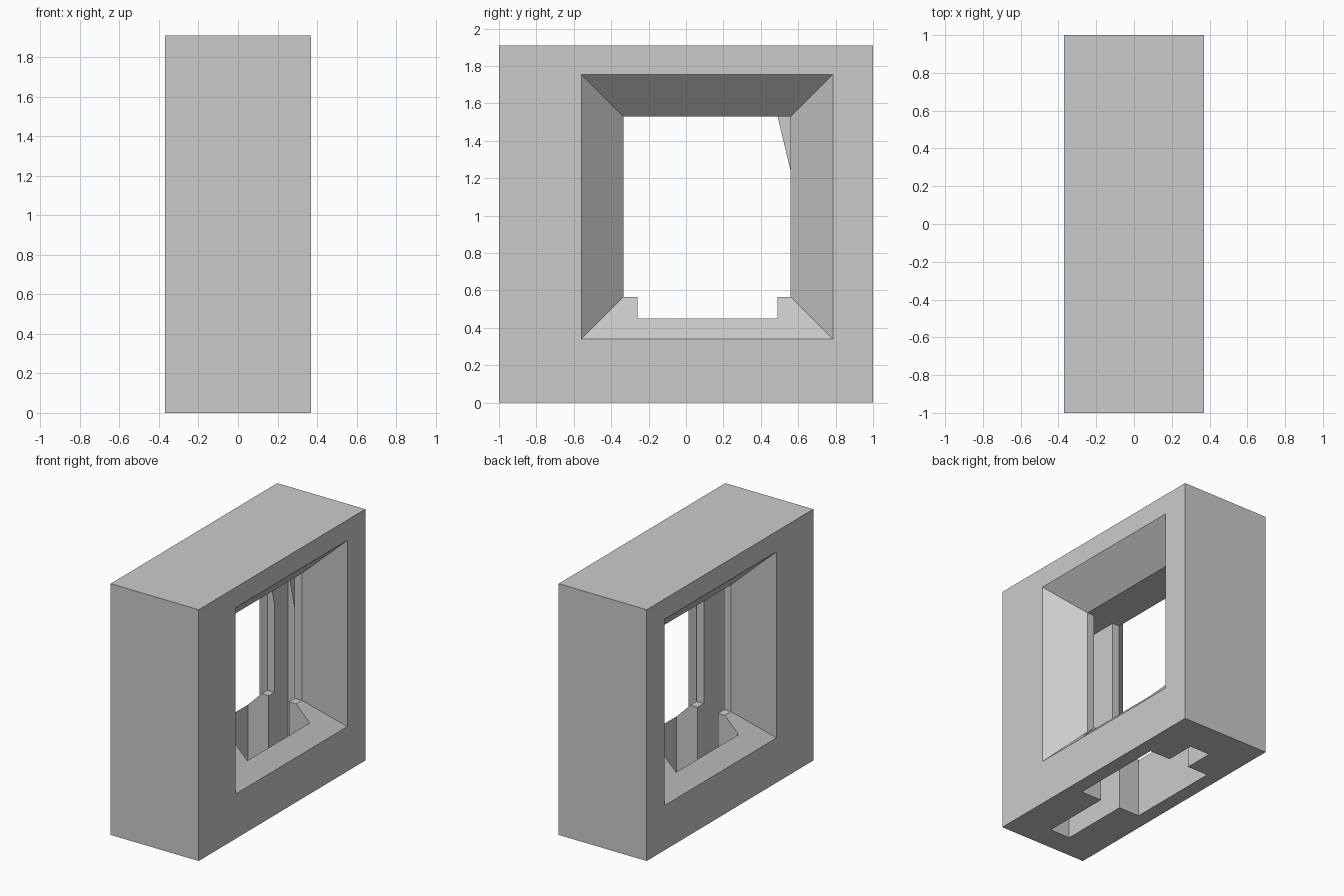
import bpy, bmesh

if "Cube" in bpy.data.objects:
    bpy.data.objects.remove(bpy.data.objects["Cube"])

grey = bpy.data.materials.new("light_grey")
grey.diffuse_color = (0.6, 0.6, 0.6, 1)
grey.use_nodes = True
grey.node_tree.nodes["Principled BSDF"].inputs["Base Color"].default_value = grey.diffuse_color


def loft(name, rings):
    """Closed solid through a list of matching vertex rings."""
    bm = bmesh.new()
    loops = [[bm.verts.new(p) for p in ring] for ring in rings]
    n = len(loops[0])
    for a, b in zip(loops, loops[1:]):
        for i in range(n):
            j = (i + 1) % n
            bm.faces.new((a[i], a[j], b[j], b[i]))
    bm.faces.new(loops[0])
    bm.faces.new(loops[-1])
    bmesh.ops.recalc_face_normals(bm, faces=bm.faces)
    return finish(bm, name)


def finish(bm, name):
    me = bpy.data.meshes.new(name)
    bm.to_mesh(me)
    bm.free()
    me.materials.append(grey)
    ob = bpy.data.objects.new(name, me)
    bpy.context.collection.objects.link(ob)
    return ob


def cut(target, cutter):
    mod = target.modifiers.new("cut", 'BOOLEAN')
    mod.operation = 'DIFFERENCE'
    mod.solver = 'EXACT'
    mod.object = cutter
    bpy.context.view_layer.objects.active = target
    bpy.ops.object.modifier_apply(modifier=mod.name)
    bpy.data.objects.remove(cutter)


def window_ring(x, grow):
    """Rectangular window outline at depth x, enlarged by grow."""
    y0, y1, z0, z1 = -0.335 - grow, 0.56 + grow, 0.565 - grow, 1.53 + grow
    return [(x, y0, z0), (x, y1, z0), (x, y1, z1), (x, y0, z1)]


# Outer block
X, TOP = 0.37, 1.91
block = loft("frame", [[(-X, -1, z), (X, -1, z), (X, 1, z), (-X, 1, z)]
                       for z in (0, TOP)])

# Through window with 45 degree splayed sides on both faces
cut(block, loft("window_cutter", [window_ring(-0.42, 0.275), window_ring(-0.145, 0),
                                  window_ring(0.145, 0), window_ring(0.42, 0.275)]))

# Cross-shaped shaft, open below, that also grooves both posts
W, G = 0.26, 0.085
half = [(G, 0.72), (G, 0.49), (W, 0.49), (W, -0.26), (G, -0.26), (G, -0.81)]
cross = half + [(-x, y) for x, y in reversed(half)]
cut(block, loft("shaft_cutter", [[(x, y, z) for x, y in cross] for z in (-0.1, 1.53)]))

# Thin corner fins at the top of the rear groove
bm = bmesh.new()
for x in (-G, G):
    bm.faces.new([bm.verts.new((x, y, z))
                  for y, z in ((0.49, 1.53), (0.56, 1.236), (0.56, 1.53))])
finish(bm, "corner_fins")
